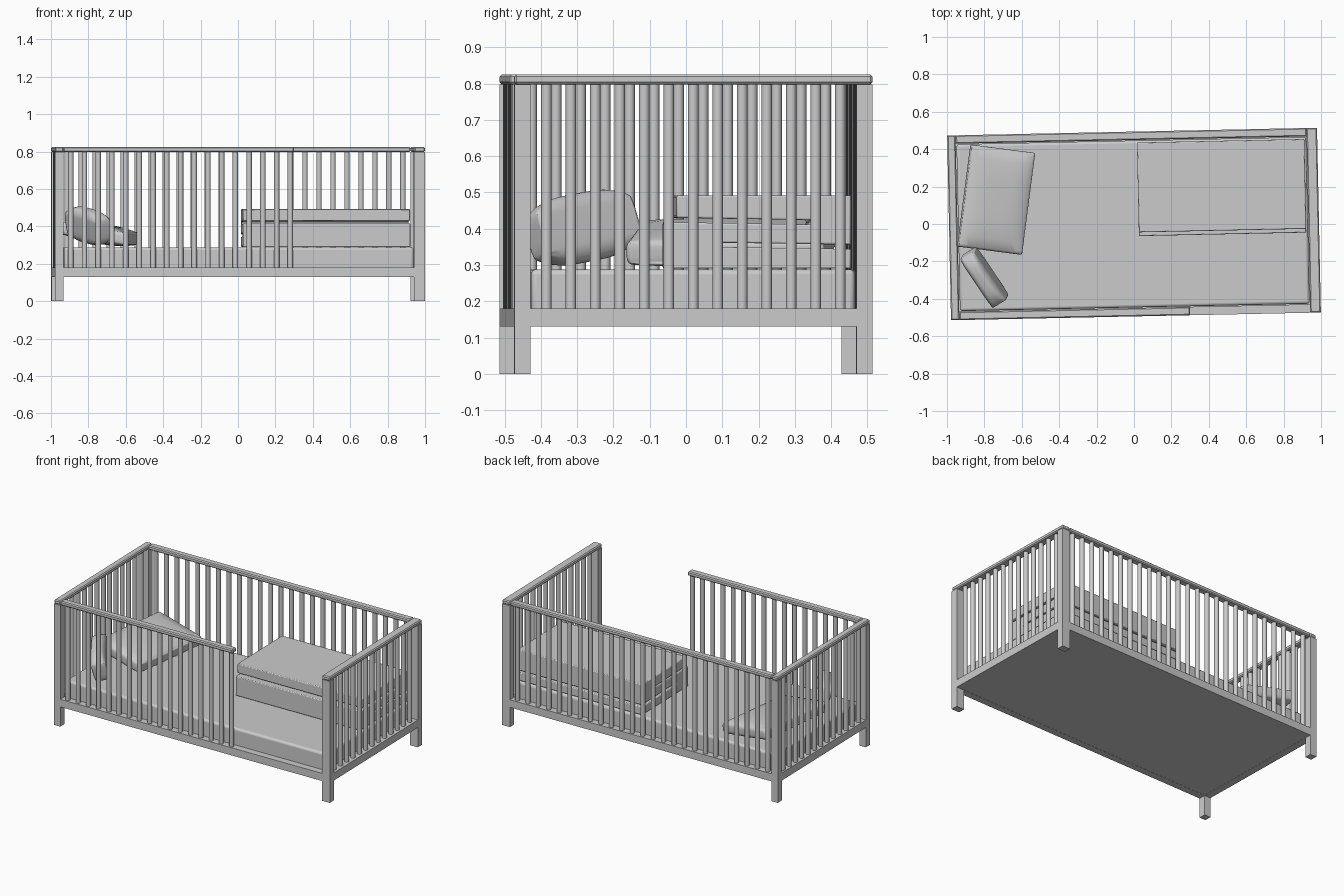
import bpy, bmesh, math
from mathutils import Matrix, Euler, Vector

if "Cube" in bpy.data.objects:
    bpy.data.objects.remove(bpy.data.objects["Cube"])

TURN = Matrix.Rotation(math.radians(1.2), 4, 'Z')   # whole crib sits slightly turned
HX, HY = 0.989, 0.494                               # half length / half width
POST_Y, POST_L, POST_R = 0.045, 0.045, 0.057
BASE0, BASE1, RAIL0, TOP = 0.13, 0.18, 0.798, 0.825


def finish(name, bm, bevel=0.0, segments=1, smooth=False, matrix=TURN):
    bmesh.ops.recalc_face_normals(bm, faces=bm.faces)
    me = bpy.data.meshes.new(name)
    bm.to_mesh(me)
    bm.free()
    ob = bpy.data.objects.new(name, me)
    bpy.context.collection.objects.link(ob)
    ob.matrix_world = matrix
    if bevel:
        m = ob.modifiers.new("bevel", 'BEVEL')
        m.width, m.segments = bevel, segments
        m.limit_method, m.angle_limit = 'ANGLE', math.radians(40)
    if smooth:
        bpy.ops.object.select_all(action='DESELECT')
        ob.select_set(True)
        bpy.context.view_layer.objects.active = ob
        bpy.ops.object.shade_smooth_by_angle(angle=math.radians(50))
    return ob


def add_box(bm, lo, hi):
    lo, hi = Vector(lo), Vector(hi)
    m = Matrix.Translation((lo + hi) / 2) @ Matrix.Diagonal((*(hi - lo), 1))
    bmesh.ops.create_cube(bm, size=1, matrix=m)


def box(name, lo, hi, **kw):
    bm = bmesh.new()
    add_box(bm, lo, hi)
    return finish(name, bm, **kw)


def slats(name, start, end, count):
    # evenly spaced rounded bars between two points
    bm = bmesh.new()
    a, b = Vector(start), Vector(end)
    for i in range(count):
        p = a.lerp(b, i / (count - 1))
        m = Matrix.Translation((p.x, p.y, (BASE1 + RAIL0) / 2))
        bmesh.ops.create_cone(bm, cap_ends=True, segments=12, radius1=0.0145, radius2=0.0145,
                              depth=RAIL0 - BASE1 + 0.01, matrix=m)
    return finish(name, bm, smooth=True)


def pillow(name, size, loc, rot):
    bm = bmesh.new()
    bmesh.ops.create_cube(bm, size=2)
    bmesh.ops.subdivide_edges(bm, edges=bm.edges[:], cuts=9, use_grid_fill=True)
    for v in bm.verts:
        x, y, z = v.co
        puff = 0.66 + 0.34 * (1 - x ** 4) * (1 - y ** 4)
        pinch = 1 - 0.04 * z ** 4
        v.co = (x * size[0] / 2 * pinch, y * size[1] / 2 * pinch, z * size[2] / 2 * puff)
    m = Matrix.Translation(loc) @ Euler([math.radians(r) for r in rot]).to_matrix().to_4x4()
    return finish(name, bm, bevel=0.01, segments=2, smooth=True, matrix=m)


# corner posts, running from the floor to the top rail
for side, xa, xb in (("left", -HX, -HX + POST_L), ("right", HX - POST_R, HX)):
    for end, ya, yb in (("front", -HY, -HY + POST_Y), ("back", HY - POST_Y, HY)):
        box(f"{end}_{side}_post", (xa, ya, 0), (xb, yb, RAIL0))

# base rails and bottom panel
xi0, xi1, yi = -HX + POST_L, HX - POST_R, HY - POST_Y
box("front_base_rail", (xi0, -HY, BASE0), (xi1, -yi, BASE1))
box("back_base_rail", (xi0, yi, BASE0), (xi1, HY, BASE1))
box("left_base_rail", (-HX, -yi, BASE0), (xi0, yi, BASE1))
box("right_base_rail", (xi1, -yi, BASE0), (HX, yi, BASE1))
box("bottom_panel", (xi0, -yi, BASE0 + 0.001), (xi1, yi, BASE0 + 0.02))

# top rails; the front one stops short to leave an opening
GATE = 0.29
box("left_top_rail", (-HX, -HY, RAIL0), (xi0, HY, TOP), bevel=0.006)
box("right_top_rail", (xi1, -HY, RAIL0), (HX, HY, TOP), bevel=0.006)
box("back_top_rail", (xi0, yi, RAIL0), (xi1, HY, TOP), bevel=0.006)
box("front_top_rail", (xi0, -HY, RAIL0), (GATE, -yi, TOP), bevel=0.006)

# slats on all four sides
ys = HY - POST_Y / 2
slats("back_slats", (xi0 + 0.04, ys, 0), (xi1 - 0.04, ys, 0), 25)
slats("front_slats", (xi0 + 0.04, -ys, 0), (GATE - 0.02, -ys, 0), 17)
slats("left_slats", (-HX + 0.023, -0.405, 0), (-HX + 0.023, 0.405, 0), 13)
slats("right_slats", (HX - 0.028, -0.405, 0), (HX - 0.028, 0.405, 0), 13)

# mattress
box("mattress", (xi0 + 0.004, -yi + 0.003, 0.15), (xi1 - 0.002, yi - 0.003, 0.288),
    bevel=0.014, segments=3, smooth=True)

# blanket folded in three: a zigzag profile extruded sideways
profile = [(-0.065, 0.29), (0.435, 0.29), (0.435, 0.344), (0.06, 0.35), (0.06, 0.362),
           (0.435, 0.356), (0.435, 0.492), (-0.045, 0.492), (-0.045, 0.43),
           (0.33, 0.424), (0.33, 0.412), (-0.065, 0.418)]
bm = bmesh.new()
face = bm.faces.new([bm.verts.new((0.025, y, z)) for y, z in profile])
ext = bmesh.ops.extrude_face_region(bm, geom=[face])
bmesh.ops.translate(bm, vec=(0.895, 0, 0),
                    verts=[g for g in ext["geom"] if isinstance(g, bmesh.types.BMVert)])
finish("folded_blanket", bm, bevel=0.005, segments=2, smooth=True)

# pillows
pillow("large_pillow", (0.35, 0.55, 0.105), (-0.737, 0.13, 0.362), (0, 10, -7.4))
pillow("small_pillow", (0.32, 0.09, 0.19), (-0.80, -0.285, 0.403), (15, 9, -56))
